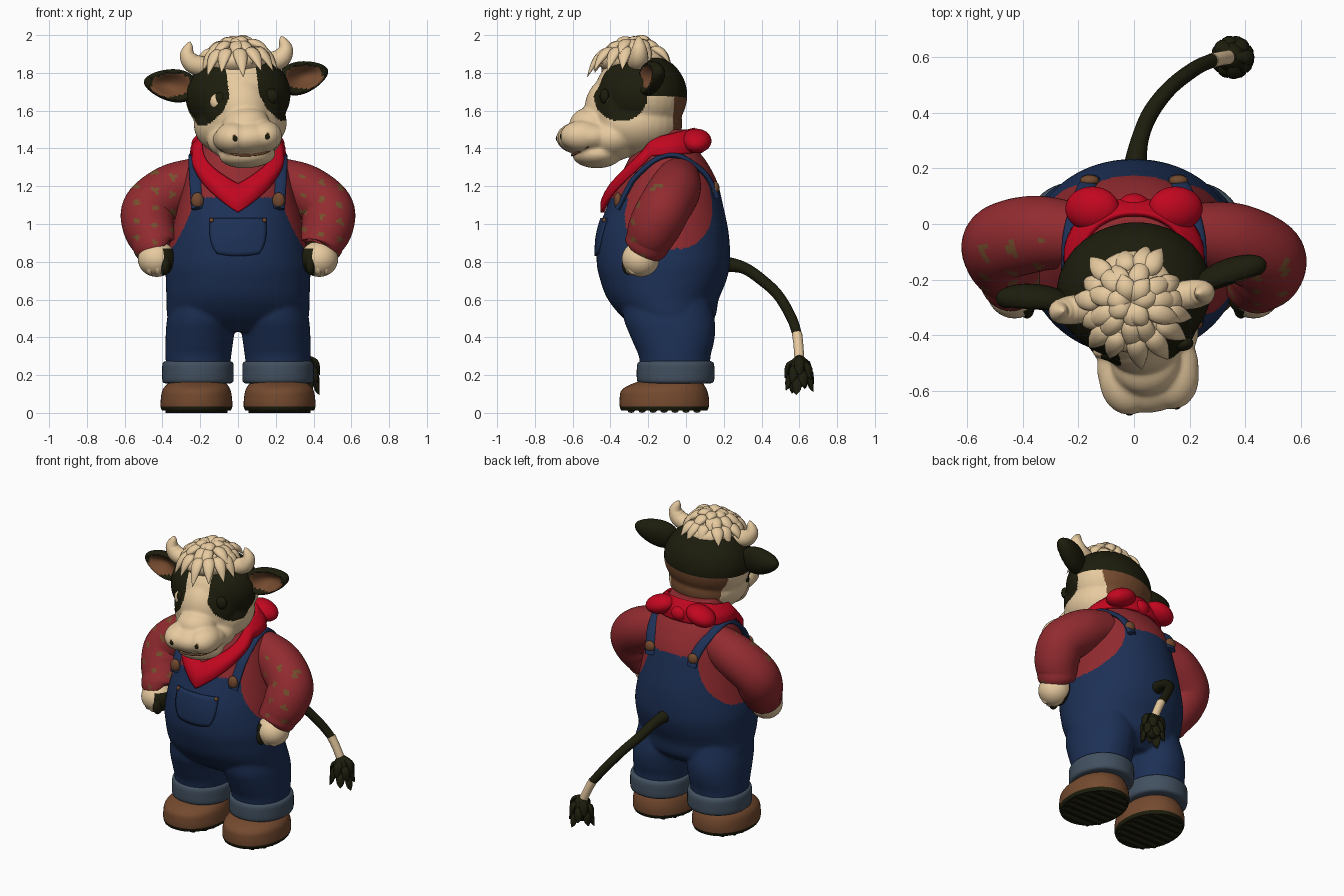
import bpy, bmesh, random
from math import sin, cos, pi, copysign
from mathutils import Vector, Matrix

random.seed(4)
cube = bpy.data.objects.get("Cube")
if cube:
    bpy.data.objects.remove(cube)


def colour(name, r, g, b):
    m = bpy.data.materials.new(name)
    m.use_nodes = True
    m.diffuse_color = (r, g, b, 1)
    node = next(n for n in m.node_tree.nodes if n.type == "BSDF_PRINCIPLED")
    node.inputs["Base Color"].default_value = (r, g, b, 1)
    node.inputs["Roughness"].default_value = 0.8
    return m


DARK = colour("dark fur", .012, .012, .004)
CREAM = colour("cream", .8, .595, .35)
SHIRT = colour("shirt red", .285, .024, .029)
SCARF = colour("scarf red", .54, .002, .014)
DENIM = colour("denim", .012, .03, .093)
CUFF = colour("pale denim", .054, .08, .115)
BROWN = colour("leather brown", .175, .068, .028)
OLIVE = colour("olive", .18, .08, .027)

# Head turns slightly toward its left and tilts a little
pivot = Vector((0, -.24, 1.68))
HEAD = (Matrix.Translation(pivot) @ Matrix.Rotation(.13, 4, "Z")
        @ Matrix.Rotation(-.06, 4, "Y") @ Matrix.Translation(-pivot))


def finish(name, bm, mats, rule=None, frame=None):
    bmesh.ops.recalc_face_normals(bm, faces=bm.faces)
    bm.normal_update()
    if rule:
        for f in bm.faces:
            f.material_index = rule(f.calc_center_median(), f.normal)
    me = bpy.data.meshes.new(name)
    bm.to_mesh(me)
    bm.free()
    if frame:
        me.transform(frame)
    for m in mats:
        me.materials.append(m)
    me.shade_smooth()
    me.set_sharp_from_angle(angle=1.0)
    ob = bpy.data.objects.new(name, me)
    bpy.context.scene.collection.objects.link(ob)
    return ob


def fuse(name, parts, mats, rule, voxel, passes, frame=None):
    """Melt overlapping parts into one skin, then paint it by rule."""
    bm = bmesh.new()
    for p in parts:
        bm.from_mesh(p.data)
        bpy.data.objects.remove(p)
    rough = finish(name, bm, mats)
    remesh = rough.modifiers.new("fuse", "REMESH")
    remesh.mode = "VOXEL"
    remesh.voxel_size = voxel
    relax = rough.modifiers.new("relax", "SMOOTH")
    relax.factor, relax.iterations = .5, passes
    bm = bmesh.new()
    bm.from_object(rough, bpy.context.evaluated_depsgraph_get())
    bpy.data.objects.remove(rough)
    return finish(name, bm, mats, rule, frame)


def skin(name, rings, mats, rule=None, frame=None, cyclic=True, caps=True):
    bm = bmesh.new()
    rows = [[bm.verts.new(p) for p in ring] for ring in rings]
    n = len(rows[0])
    for a, b in zip(rows, rows[1:]):
        for i in range(n if cyclic else n - 1):
            j = (i + 1) % n
            bm.faces.new((a[i], a[j], b[j], b[i]))
    if caps:
        bm.faces.new(rows[0])
        bm.faces.new(rows[-1])
    return finish(name, bm, mats, rule, frame)


def spline(pts, steps):
    """Smooth curve through tuples of any length."""
    out = []
    for i in range(len(pts) - 1):
        a, b, c, d = (pts[min(max(i + k, 0), len(pts) - 1)] for k in (-1, 0, 1, 2))
        for s in range(steps):
            t = s / steps
            out.append(tuple(q + t * (r - p) / 2 + t * t * (p - 2.5 * q + 2 * r - w / 2)
                             + t ** 3 * (1.5 * (q - r) + (w - p) / 2)
                             for p, q, r, w in zip(a, b, c, d)))
    return out + [tuple(pts[-1])]


POWER = 2.1


def ring_point(sec, a, off=0):
    z, cx, cy, rx, ry = sec
    s, c = sin(a), cos(a)
    return Vector((cx + (rx + off) * copysign(abs(s) ** (2 / POWER), s),
                   cy - (ry + off) * copysign(abs(c) ** (2 / POWER), c), z))


def loft(name, sections, mats, rule=None, steps=5, segs=48):
    rings = [[ring_point(s, 2 * pi * i / segs) for i in range(segs)]
             for s in spline(sections, steps)]
    return skin(name, rings, mats, rule)


def tube(name, path, mats, side, flat=1, rule=None, frame=None, steps=6, segs=16):
    """Path entries are x, y, z, radius."""
    pts = spline(path, steps)
    rings = []
    for i, p in enumerate(pts):
        t = Vector(pts[min(i + 1, len(pts) - 1)][:3]) - Vector(pts[max(i - 1, 0)][:3])
        up = t.cross(side).normalized()
        across = up.cross(t).normalized()
        rings.append([Vector(p[:3]) + p[3] * (cos(a) * across + flat * sin(a) * up)
                      for a in (2 * pi * k / segs for k in range(segs))])
    return skin(name, rings, mats, rule, frame)


def ball(name, at, size, mats, rule=None, frame=None, turn=0, shape=None):
    bm = bmesh.new()
    bmesh.ops.create_uvsphere(bm, u_segments=32, v_segments=20, radius=1)
    if shape:
        for v in bm.verts:
            v.co = shape(v.co)
    bm.transform(Matrix.Translation(at) @ Matrix.Rotation(turn, 4, "Y")
                 @ Matrix.Diagonal((*size, 1)))
    return finish(name, bm, mats, rule, frame)


X, Y, Z = Vector((1, 0, 0)), Vector((0, 1, 0)), Vector((0, 0, 1))

# Body: shirt above, dungarees below a bib and armhole line
torso = [(.43, 0, -.08, .3, .15), (.5, 0, -.09, .37, .24), (.6, 0, -.12, .378, .293),
         (.7, 0, -.12, .382, .333), (.8, 0, -.12, .382, .353), (.95, 0, -.12, .352, .346),
         (1.1, 0, -.11, .317, .306), (1.22, 0, -.1, .287, .266), (1.32, 0, -.1, .257, .215),
         (1.4, 0, -.11, .21, .17), (1.5, 0, -.12, .16, .145)]
dense = spline(torso, 20)


def section(z):
    return min(dense, key=lambda s: abs(s[0] - z))


def surface(x, z, back=False, off=0):
    s = section(z)
    d = (1 - min(1, abs(x) / s[3]) ** POWER) ** (1 / POWER) * s[4] + off
    return Vector((x, s[2] + (d if back else -d), z))


def dungarees(c, n):
    if c.y > -.1:
        top, edge = 1.19, .18 + .17 * (max(0, 1.19 - c.z) / .32) ** 2
    else:
        top, edge = 1.14, .235 + .12 * (max(0, 1.14 - c.z) / .28) ** 1.5
    return int(c.z < .87 or (c.z < top and abs(c.x) < edge))


body = [loft("torso", torso, [SHIRT], steps=9, segs=96)]
for s in (1, -1):
    body.append(loft("leg", [(.2, s * .213, -.055, .165, .18), (.3, s * .21, -.06, .174, .19),
                             (.36, s * .206, -.065, .178, .21), (.43, s * .2, -.075, .182, .23),
                             (.5, s * .19, -.09, .185, .24), (.62, s * .18, -.11, .17, .23)],
                     [SHIRT]))
fuse("shirt_and_dungarees", body, [SHIRT, DENIM], dungarees, .01, 6)

# Bib pocket
pocket = skin("bib_pocket", [[surface(u / 8 * (.15 - .04 * (v / 8) ** 4),
              1.03 - v * .025 + .012 * (u / 8) ** 2 * v / 8, off=.004)
              for u in range(-8, 9)] for v in range(9)], [DENIM], cyclic=False, caps=False)
pocket.modifiers.new("thickness", "SOLIDIFY").thickness = .012
pocket.modifiers["thickness"].offset = 0

# Scarf draped in a V on the chest, with a knot behind
rows = []
for v in range(13):
    row = []
    for i in range(72):
        a = 2 * pi * i / 72 - pi
        dip = max(0, 1 - abs(a) / 1.2)
        high = 1.47 - .04 * cos(a) - .215 * dip
        low = 1.365 - .015 * cos(a) - .29 * dip
        t = v / 12
        p = ring_point(section(high + (low - high) * t), a, .02 + .025 * sin(pi * t))
        p.z = high + (low - high) * t
        row.append(p)
    rows.append(row)
scarf = skin("scarf", rows, [SCARF], caps=False)
scarf.modifiers.new("thickness", "SOLIDIFY").thickness = .02
ball("scarf_knot", (0, .06, 1.42), (.06, .05, .05), [SCARF])

for s, label in ((1, "left"), (-1, "right")):
    ball(label + "_scarf_loop", (s * .15, .055, 1.44), (.1, .08, .06), [SCARF], turn=s * .3)
    ball(label + "_pocket_rivet", surface(s * .14, 1.02, off=.012), (.012,) * 3, [BROWN])

    # Straps and buckles
    over = [surface(s * x, z, False, .012) for x, z in ((.215, 1.08), (.22, 1.18), (.225, 1.25))]
    over += [Vector((s * .228, -.15, 1.345)), Vector((s * .222, -.04, 1.36))]
    over += [surface(s * x, z, True, .012) for x, z in ((.19, 1.28), (.165, 1.2), (.155, 1.14))]
    tube(label + "_strap", [(*p, .034) for p in over], [DENIM], X, flat=.45)
    ball(label + "_front_buckle", surface(s * .215, 1.125, off=.03), (.033, .022, .042), [BROWN])
    ball(label + "_back_buckle", surface(s * .16, 1.19, True, .02), (.035, .022, .035), [BROWN])

    # Arm bent to the hip, with a sprinkle of check marks; the right elbow sits further back
    def check(c, n):
        near = abs(sin(c.x * 32)) > .87 and abs(sin(c.z * 34 + c.x * 9)) > .9
        return int(near and n.y < -.1)

    back = .05 if s < 0 else 0
    tube(label + "_sleeve",
         [(s * .2, -.04, 1.24, .115), (s * .35, -.06 + back / 2, 1.18, .137),
          (s * .47, -.115 + back, 1.085, .14), (s * .473, -.165 + back, .99, .138),
          (s * .445, -.2 + back / 2, .91, .122), (s * .435, -.215, .87, .112),
          (s * .43, -.22, .86, .08)], [SHIRT, OLIVE], Y, rule=check, steps=9, segs=48)
    ball(label + "_hand", (s * .43, -.24, .815), (.1, .1, .095), [CREAM, DARK],
         lambda c, n: int(abs(c.x) < .4 and c.z < .87))
    for k in range(3):
        ball(label + "_finger", (s * (.385 + .04 * k), -.3 + .012 * k, .785), (.027, .04, .055),
             [CREAM if k else DARK])

    # Turned-up cuff, boot and treads
    loft(label + "_cuff", [(.155, s * .212, -.055, .165, .18), (.165, s * .212, -.055, .187, .202),
                           (.21, s * .212, -.055, .189, .206), (.262, s * .212, -.055, .187, .202),
                           (.275, s * .212, -.055, .168, .183)], [CUFF], steps=3)
    loft(label + "_boot", [(.012, s * .22, -.115, .182, .228), (.035, s * .22, -.115, .19, .236),
                           (.08, s * .22, -.115, .188, .236), (.12, s * .22, -.115, .18, .226),
                           (.15, s * .217, -.1, .16, .195), (.175, s * .215, -.07, .13, .15)],
         [BROWN, DARK], lambda c, n: int(c.z < .032))
    for k in range(7):
        y = -.29 + k * .058
        w = .165 * (1 - (abs(y + .115) / .24) ** 3)
        tube(label + "_tread", [(s * .22 - w, y, .012, .02), (s * .22 + w, y, .012, .02)],
             [DARK], Y, flat=.6, steps=1, segs=8)

    # Ear: tapered, swept-back leaf with a scooped brown inside
    def leaf(p):
        r = p.x ** 2 + p.z ** 2
        y = p.y * min(1, (r - .25) / .5) if p.y < 0 else p.y
        return Vector((p.x, y + .4 * s * p.x, p.z * (1 - .25 * s * p.x)))

    mid = Vector((s * .355, -.23, 1.757))
    ball(label + "_ear", mid, (.14, .062, .085), [DARK, BROWN],
         lambda c, n: int(n.y < -.1 and ((c.x - mid.x) / .14) ** 2
                          + ((c.z - mid.z) / .085) ** 2 < .55),
         HEAD, turn=-s * .2, shape=leaf)

    # Horn, eye and nostril
    tube(label + "_horn", [(s * .16, -.28, 1.84, .052), (s * .232, -.28, 1.862, .052),
                           (s * .262, -.28, 1.91, .041), (s * .25, -.28, 1.96, .02),
                           (s * .243, -.28, 1.98, .003)], [CREAM], Y, frame=HEAD)
    ball(label + "_eye", (s * .135, -.44, 1.655), (.042, .03, .046), [CREAM], frame=HEAD)
    ball(label + "_pupil", (s * .135 + .016, -.452, 1.667), (.036, .026, .04), [DARK], frame=HEAD)
    ball(label + "_nostril", (s * .085, -.65, 1.462), (.034, .03, .036), [BROWN], frame=HEAD)
    ball(label + "_nostril_hole", (s * .085, -.668, 1.458), (.018, .016, .02), [DARK], frame=HEAD)

# Head: fused masses painted by region


def markings(c, n):
    blaze = .08 + .4 * max(0, 1.68 - c.z)
    patch = ((c.y + .37) / .13) ** 2 + ((c.z - 1.66) / .13) ** 2 < 1
    if (c.z > 1.66 or patch) and (abs(c.x) > blaze or c.y > -.25):
        return 1
    return 2 if c.y > -.09 else 0


masses = [((0, -.24, 1.68), (.28, .247, .23)), ((0, -.265, 1.53), (.247, .245, .18)),
          ((0, -.38, 1.6), (.205, .13, .2)), ((0, -.4, 1.6), (.15, .14, .18)),
          ((0, -.5, 1.53), (.125, .12, .09)), ((0, -.4, 1.45), (.2, .15, .12)),
          ((0, -.52, 1.455), (.185, .165, .095)), ((.08, -.56, 1.46), (.1, .122, .085)),
          ((-.08, -.56, 1.46), (.1, .122, .085)), ((0, -.475, 1.365), (.15, .13, .07))]
fuse("head", [ball("mass", at, size, [CREAM]) for at, size in masses],
     [CREAM, DARK, BROWN], markings, .0085, 12, HEAD)
tube("mouth_line", [(-.15, -.54, 1.4, .004), (-.08, -.592, 1.372, .006), (0, -.607, 1.364, .006),
                    (.08, -.592, 1.372, .006), (.15, -.54, 1.4, .004)], [BROWN], Z, frame=HEAD)

# Shaggy hair: rings of leaf-shaped tufts over a cap, longest at the forehead
ball("hair_cap", (0, -.28, 1.865), (.165, .185, .085), [CREAM], frame=HEAD)
for count, start, end, z0, z1 in ((15, .1, .212, 1.91, 1.84), (11, .04, .165, 1.945, 1.9),
                                  (7, 0, .1, 1.955, 1.965)):
    for k in range(count):
        a = 2 * pi * (k + random.uniform(-.3, .3)) / count
        out = Vector((cos(a), sin(a), 0))
        fringe = max(0, -out.y) * end
        reach = end * random.uniform(.88, 1.08) + .16 * fringe
        tip = z1 - .24 * fringe + random.uniform(-.02, .015)
        path = []
        for t, r in ((0, .012), (.35, .036), (.7, .031), (1, .002)):
            p = Vector((0, -.28, 0)) + out * (start + (reach - start) * t)
            path.append((p.x, p.y, z0 + (tip - z0) * t * t + .018 * sin(pi * t), r))
        tube("hair_tuft", path, [CREAM], Vector((-out.y, out.x, 0)), .6, frame=HEAD, steps=4, segs=10)

# Tail with pale band and tuft
tube("tail", [(0, .18, .79, .045), (.02, .3, .77, .032), (.06, .4, .705, .03),
              (.13, .49, .62, .028), (.22, .56, .5, .027), (.285, .59, .41, .025)], [DARK], X)
tube("tail_band", [(.28, .588, .42, .027), (.31, .595, .36, .026), (.34, .6, .29, .026)], [CREAM], X)
ball("tail_tuft", (.355, .6, .22), (.055, .055, .085), [DARK])
for k in range(14):
    a = k * 2.4
    out = Vector((cos(a), sin(a), 0))
    base = Vector((.355, .6, .3 - .008 * k))
    path = [(*(base + out * w - Z * h), r)
            for w, h, r in ((.01, 0, .012), (.055, .03, .027), (.066, .075, .022), (.078, .1, .002))]
    tube("tail_lock", path, [DARK], Vector((-out.y, out.x, 0)), .6, steps=3, segs=8)
